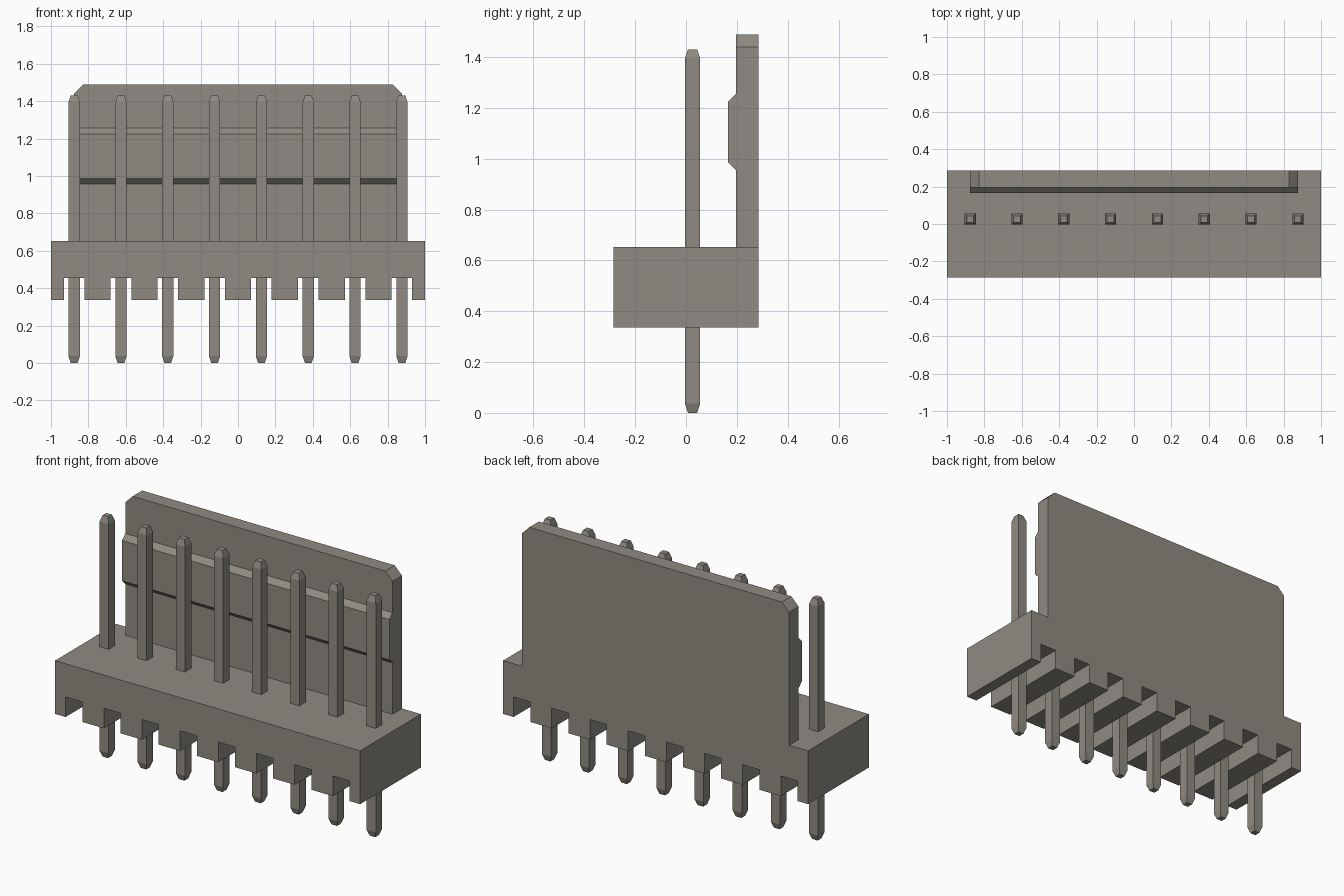
import bpy
import bmesh
from mathutils import Vector

cube = bpy.data.objects.get("Cube")
if cube:
    bpy.data.objects.remove(cube, do_unlink=True)

# One warm grey for every part
grey = bpy.data.materials.new("warm_grey")
grey.use_nodes = True
COLOUR = (0.28, 0.26, 0.225, 1.0)
grey.diffuse_color = COLOUR
grey.node_tree.nodes["Principled BSDF"].inputs["Base Color"].default_value = COLOUR


def finish(name, bm):
    bmesh.ops.recalc_face_normals(bm, faces=bm.faces[:])
    mesh = bpy.data.meshes.new(name)
    bm.to_mesh(mesh)
    bm.free()
    mesh.materials.append(grey)
    obj = bpy.data.objects.new(name, mesh)
    bpy.context.collection.objects.link(obj)
    return obj


def prism(name, points, sweep):
    """Extrude a closed outline along the sweep vector."""
    bm = bmesh.new()
    face = bm.faces.new([bm.verts.new(p) for p in points])
    ext = bmesh.ops.extrude_face_region(bm, geom=[face], use_keep_orig=True)
    moved = [v for v in ext["geom"] if isinstance(v, bmesh.types.BMVert)]
    bmesh.ops.translate(bm, verts=moved, vec=Vector(sweep))
    return finish(name, bm)


PIN_X = [-0.876 + i * 0.2503 for i in range(8)]
PIN_Y = 0.026
BASE_BOTTOM, SLOT_TOP, BASE_TOP = 0.336, 0.455, 0.652
FRONT, BACK, WALL_FRONT = -0.285, 0.285, 0.196
SLOT_HALF = 0.055
WALL_HALF = 0.876

# Base block: front outline with a slot under each pin, swept front to back
outline = [(-1.0, BASE_TOP), (-1.0, BASE_BOTTOM)]
for x in PIN_X:
    outline += [(x - SLOT_HALF, BASE_BOTTOM), (x - SLOT_HALF, SLOT_TOP),
                (x + SLOT_HALF, SLOT_TOP), (x + SLOT_HALF, BASE_BOTTOM)]
outline += [(1.0, BASE_BOTTOM), (1.0, BASE_TOP)]
prism("base_block", [(x, FRONT, z) for x, z in outline], (0, BACK - FRONT, 0))

# Back wall with clipped top corners
wall = [(-WALL_HALF, BASE_TOP), (WALL_HALF, BASE_TOP), (WALL_HALF, 1.44),
        (0.828, 1.488), (-0.828, 1.488), (-WALL_HALF, 1.44)]
prism("back_wall", [(x, WALL_FRONT, z) for x, z in wall], (0, BACK - WALL_FRONT, 0))

# Locking ridge along the front of the wall
ridge = [(WALL_FRONT, 0.956), (0.166, 0.986), (0.166, 1.225), (WALL_FRONT, 1.255)]
prism("locking_ridge", [(-WALL_HALF, y, z) for y, z in ridge], (2 * WALL_HALF, 0, 0))


# Square pins tapered at both ends
def pin(name, x):
    bm = bmesh.new()
    rings = []
    for half, z in [(0.018, 0.0), (0.03, 0.036), (0.03, 1.394), (0.018, 1.43)]:
        rings.append([bm.verts.new((x + sx * half, PIN_Y + sy * half, z))
                      for sx, sy in [(-1, -1), (1, -1), (1, 1), (-1, 1)]])
    for a, b in zip(rings, rings[1:]):
        for i in range(4):
            j = (i + 1) % 4
            bm.faces.new((a[i], a[j], b[j], b[i]))
    bm.faces.new(rings[0])
    bm.faces.new(rings[-1])
    return finish(name, bm)


for n, x in enumerate(PIN_X, 1):
    pin(f"pin_{n}", x)
